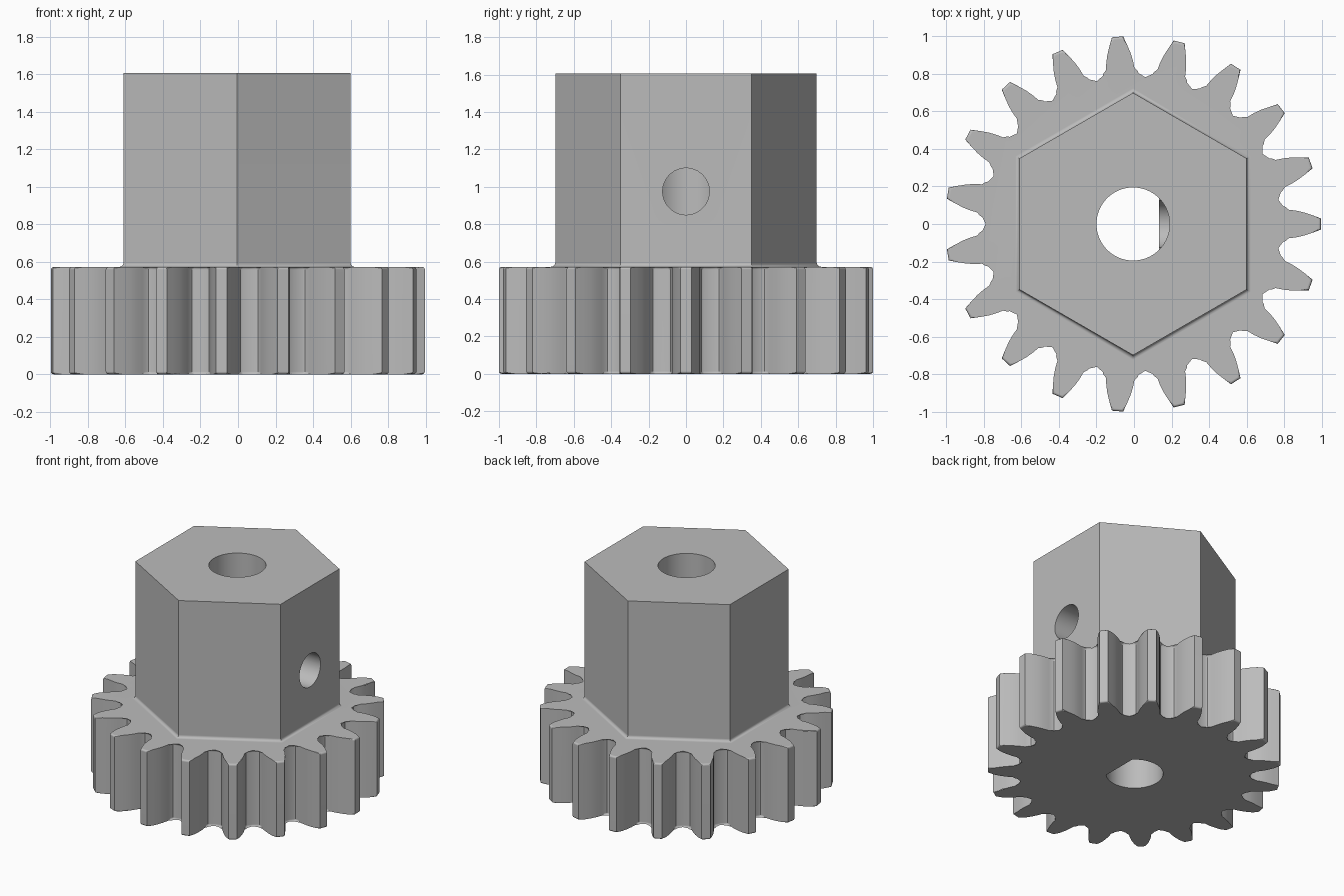
import bpy, bmesh
from math import cos, sin, pi, radians
from mathutils import Matrix, Vector

if "Cube" in bpy.data.objects:
    bpy.data.objects.remove(bpy.data.objects["Cube"], do_unlink=True)

TEETH = 19
GEAR_H = 0.572
TOP = 1.605
HOLE_Z = 0.975
BORE_R = 0.195

steel = bpy.data.materials.new("plain_grey")
steel.use_nodes = True
grey = (0.5, 0.5, 0.5, 1)
steel.diffuse_color = grey
steel.node_tree.nodes["Principled BSDF"].inputs["Base Color"].default_value = grey


def circle(radius, count, start=0.0):
    return [(radius * cos(start + 2 * pi * i / count),
             radius * sin(start + 2 * pi * i / count)) for i in range(count)]


def loft(name, outline, levels, rounding=0.0, matrix=None):
    """Closed solid: the outline stacked at (z, scale) levels."""
    bm = bmesh.new()
    rings = [[bm.verts.new((x * s, y * s, z)) for x, y in outline] for z, s in levels]
    n = len(outline)
    for low, high in zip(rings, rings[1:]):
        for i in range(n):
            j = (i + 1) % n
            bm.faces.new((low[i], low[j], high[j], high[i]))
    caps = [bm.faces.new(rings[0][::-1]), bm.faces.new(rings[-1])]
    if rounding:
        rim = [e for f in caps for e in f.edges]
        bmesh.ops.bevel(bm, geom=rim, offset=rounding, segments=3, profile=0.5,
                        affect='EDGES', clamp_overlap=False)
    if matrix:
        bm.transform(matrix)
    bmesh.ops.recalc_face_normals(bm, faces=bm.faces)
    mesh = bpy.data.meshes.new(name)
    bm.to_mesh(mesh)
    bm.free()
    mesh.materials.append(steel)
    obj = bpy.data.objects.new(name, mesh)
    bpy.context.collection.objects.link(obj)
    return obj


def combine(target, other, operation):
    """Apply a boolean and discard the second solid."""
    mod = target.modifiers.new(operation.title(), 'BOOLEAN')
    mod.operation = operation
    mod.solver = 'EXACT'
    mod.object = other
    bpy.context.view_layer.objects.active = target
    bpy.ops.object.modifier_apply(modifier=mod.name)
    bpy.data.objects.remove(other, do_unlink=True)


# Toothed rim: one flank as (radius, half width), mirrored and repeated
flank = [(0.783, 0.095), (0.790, 0.084), (0.808, 0.078), (0.83, 0.076),
         (0.87, 0.071), (0.91, 0.062), (0.955, 0.047), (1.001, 0.03)]
tooth = [(r, -w) for r, w in flank] + [(r, w) for r, w in reversed(flank)]
outline = []
for k in range(TEETH):
    turn = Matrix.Rotation(2 * pi * k / TEETH, 2)
    outline += [tuple(turn @ Vector(p)) for p in tooth]
    gap = 2 * pi * (k + 0.5) / TEETH
    outline.append((0.785 * cos(gap), 0.785 * sin(gap)))
pinion = loft("pinion_with_hex_hub", outline, [(0, 1), (GEAR_H, 1)], rounding=0.014)

# Hexagonal hub with a small fillet at its foot
fillet = 0.022
foot = [(GEAR_H + fillet * (1 - cos(a)), 1 + fillet / 0.605 * (1 - sin(a)))
        for a in (radians(d) for d in (0, 30, 60, 90))]
levels = [(GEAR_H - 0.1, foot[0][1])] + foot + [(TOP, 1)]
combine(pinion, loft("hex_hub", circle(0.699, 6, pi / 2), levels), 'UNION')

# Shaft bore: flat-sided below the screw hole, round above it
ring = circle(BORE_R, 64)
d_ring = [p for p in ring if p[0] <= 0.145]
combine(pinion, loft("d_bore", d_ring, [(-0.1, 1), (TOP + 0.1, 1)]), 'DIFFERENCE')
combine(pinion, loft("round_bore", ring, [(HOLE_Z, 1), (TOP + 0.1, 1)]), 'DIFFERENCE')

# Set screw hole through the left side of the hub
sideways = Matrix.Translation((0, 0, HOLE_Z)) @ Matrix.Rotation(pi / 2, 4, 'Y')
combine(pinion, loft("screw_hole", circle(0.125, 48), [(0, 1), (0.9, 1)],
                     matrix=sideways), 'DIFFERENCE')

# Centre the odd-toothed outline and shade the curved walls
pinion.data.transform(Matrix.Translation((-0.005, 0, 0)))
bpy.ops.object.select_all(action='DESELECT')
pinion.select_set(True)
bpy.context.view_layer.objects.active = pinion
bpy.ops.object.shade_smooth_by_angle(angle=radians(31))
weighted = pinion.modifiers.new("Weighted normals", 'WEIGHTED_NORMAL')
weighted.keep_sharp = True
